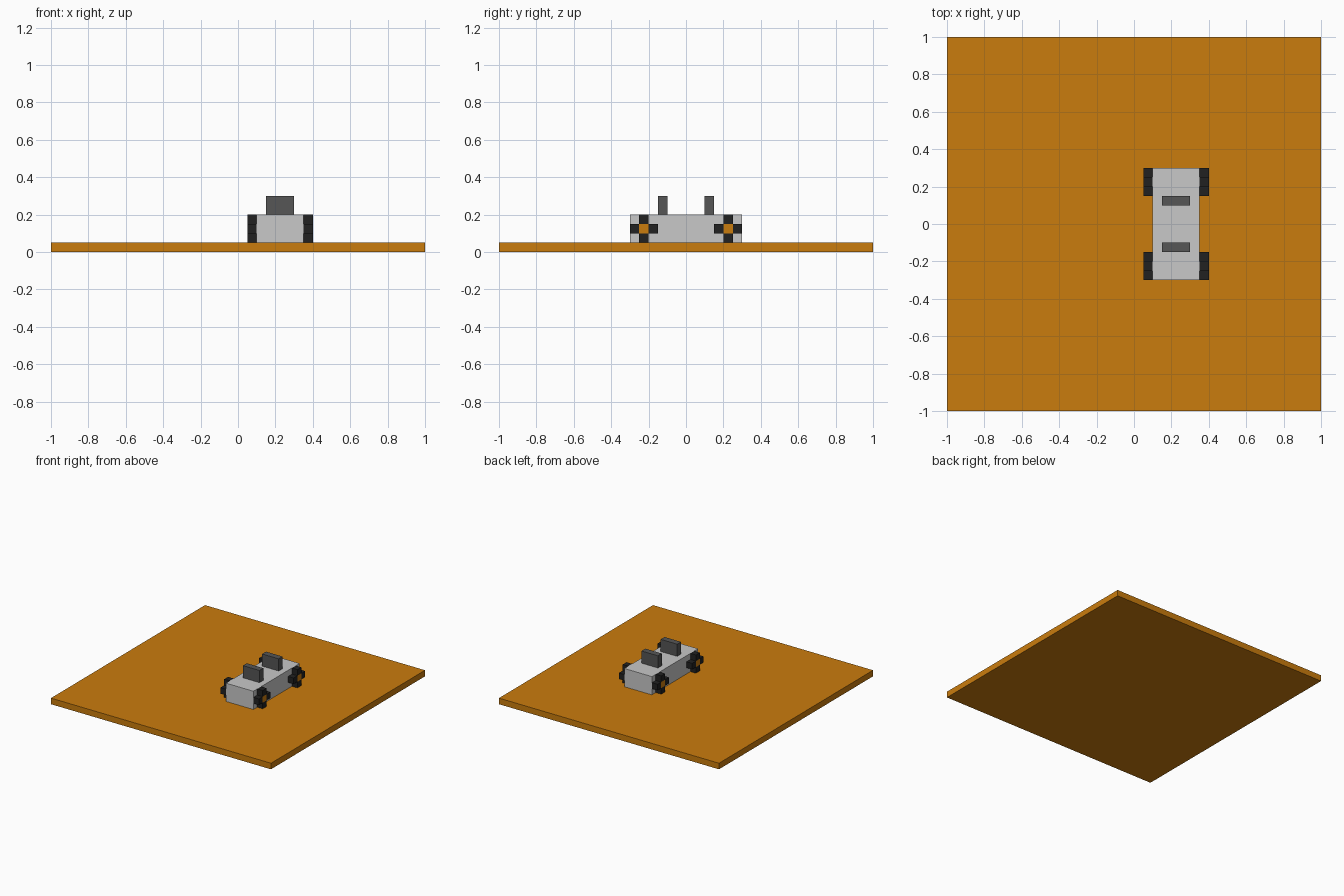
import bpy
import bmesh
from mathutils import Matrix, Vector

cube = bpy.data.objects.get("Cube")
if cube:
    bpy.data.objects.remove(cube, do_unlink=True)


def material(name, rgb):
    m = bpy.data.materials.new(name)
    m.use_nodes = True
    color = (*rgb, 1.0)
    m.diffuse_color = color
    bsdf = next(n for n in m.node_tree.nodes if n.type == 'BSDF_PRINCIPLED')
    bsdf.inputs["Base Color"].default_value = color
    return m


orange = material("orange", (0.59, 0.20, 0.004))
light_grey = material("light grey", (0.58, 0.58, 0.58))
dark_grey = material("dark grey", (0.092, 0.092, 0.092))
black = material("black", (0.015, 0.015, 0.015))


def blocks(name, mat, boxes):
    """One flat-shaded object made of boxes, each given as (centre, size)."""
    bm = bmesh.new()
    for centre, size in boxes:
        matrix = Matrix.Translation(Vector(centre)) @ Matrix.Diagonal((*size, 1))
        bmesh.ops.create_cube(bm, size=1, matrix=matrix)
    mesh = bpy.data.meshes.new(name)
    bm.to_mesh(mesh)
    bm.free()
    mesh.materials.append(mat)
    obj = bpy.data.objects.new(name, mesh)
    bpy.context.collection.objects.link(obj)
    return obj


CELL = 0.05       # edge of one block
CAR_X = 0.225     # the car stands off-centre on the ground slab

# Ground slab and car body
blocks("ground_slab", orange, [((0, 0, 0.025), (2, 2, 0.05))])
blocks("car_body", light_grey, [((CAR_X, 0, 0.125), (0.25, 0.6, 0.15))])

for end, sy in (("front", -1), ("back", 1)):
    # Upright panel on the body
    blocks(f"{end}_panel", dark_grey,
           [((CAR_X, sy * 0.125, 0.25), (0.15, CELL, 0.1))])

    # Cross-shaped wheels: four tyre blocks around a hub block
    for side, sx in (("left", 1), ("right", -1)):
        x, y, z = CAR_X + sx * 0.15, sy * 0.225, 0.125
        size = (CELL, CELL, CELL)
        tyre = [((x, y + dy * CELL, z + dz * CELL), size)
                for dy, dz in ((1, 0), (-1, 0), (0, 1), (0, -1))]
        blocks(f"{end}_{side}_tyre", black, tyre)
        blocks(f"{end}_{side}_hub", orange, [((x, y, z), size)])
